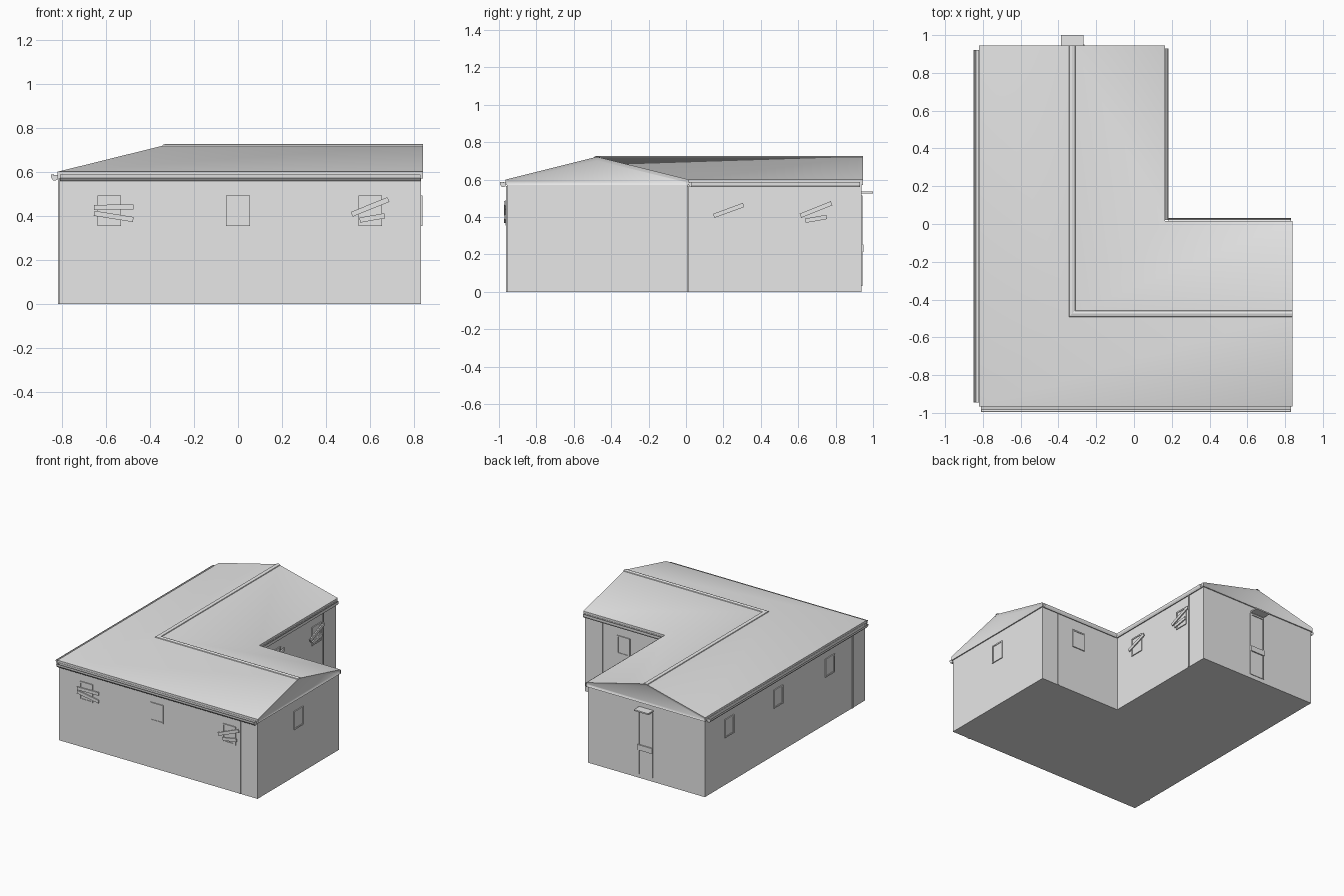
import bpy, bmesh, math
from mathutils import Matrix, Vector

if "Cube" in bpy.data.objects:
    bpy.data.objects.remove(bpy.data.objects["Cube"])

GREY = (0.8, 0.8, 0.8, 1)
mat = bpy.data.materials.new("plain_grey")
mat.use_nodes = True
mat.diffuse_color = GREY
mat.node_tree.nodes["Principled BSDF"].inputs["Base Color"].default_value = GREY

# Main levels and plan lines
EAVE, RIDGE = 0.6, 0.722
LEFT, RIGHT, WING = -0.82, 0.84, 0.165
FRONT, BACK, INNER = -0.965, 0.945, 0.015
RX, RY = -0.327, -0.475


def finish(name, bm):
    bmesh.ops.recalc_face_normals(bm, faces=bm.faces)
    mesh = bpy.data.meshes.new(name)
    bm.to_mesh(mesh)
    bm.free()
    mesh.materials.append(mat)
    ob = bpy.data.objects.new(name, mesh)
    bpy.context.collection.objects.link(ob)
    return ob


def add_box(bm, size, centre, matrix=Matrix()):
    m = matrix @ Matrix.Translation(centre) @ Matrix.Diagonal((*size, 1))
    bmesh.ops.create_cube(bm, size=1, matrix=m)


def wall_frame(x, y, z, turn):
    """Local axes on a wall: x along it, z up, -y out of it."""
    return Matrix.Translation((x, y, z)) @ Matrix.Rotation(math.radians(turn), 4, "Z")


def plan_corners(inset, z):
    l, r, w = LEFT + inset, RIGHT - inset, WING - inset
    f, b, i = FRONT + inset, BACK - inset, INNER - inset
    return [(x, y, z) for x, y in ((l, f), (r, f), (r, i), (w, i), (w, b), (l, b))]


# Walls: extruded L-shaped plan
def build_walls():
    bm = bmesh.new()
    base = bm.faces.new([bm.verts.new(p) for p in plan_corners(0.008, 0)])
    ext = bmesh.ops.extrude_face_region(bm, geom=[base])["geom"]
    tops = [v for v in ext if isinstance(v, bmesh.types.BMVert)]
    bmesh.ops.translate(bm, verts=tops, vec=(0, 0, EAVE - 0.025))
    if base.is_valid is False or len(bm.faces) < 8:
        bm.faces.new([v for v in bm.verts if v.co.z < 0.01][:6])
    finish("walls", bm)


# Roof: hip at the outer corner, valley at the inner one, two recessed gables
def build_roof():
    bm = bmesh.new()
    low = [bm.verts.new(p) for p in plan_corners(0, EAVE - 0.03)]
    a, b, c, d, e, f = top = [bm.verts.new(p) for p in plan_corners(0, EAVE)]
    corner, end_r, end_b = [bm.verts.new((x, y, RIDGE)) for x, y in
                            ((RX, RY), (RIGHT, RY), (RX, BACK))]
    for face in ((a, b, end_r, corner), (c, d, corner, end_r),
                 (d, e, end_b, corner), (f, a, corner, end_b)):
        bm.faces.new(face)
    gables = [bm.faces.new((low[1], low[2], c, end_r, b)),
              bm.faces.new((low[4], low[5], f, end_b, e))]
    for i in (0, 2, 3, 5):
        j = (i + 1) % 6
        bm.faces.new((low[i], low[j], top[j], top[i]))
    bm.faces.new(low[::-1])
    bmesh.ops.recalc_face_normals(bm, faces=bm.faces)
    bmesh.ops.inset_individual(bm, faces=gables, thickness=0.02, depth=-0.008)
    ob = finish("roof", bm)
    bpy.ops.object.select_all(action="DESELECT")
    ob.select_set(True)
    bpy.context.view_layer.objects.active = ob
    bpy.ops.object.shade_smooth_by_angle(angle=math.radians(32))


# Ridge cap: shallow tent swept along the bent ridge
def build_ridge_cap():
    bm = bmesh.new()
    rings = []
    for x, y, dx, dy in ((RIGHT, RY, 0, 1), (RX, RY, 1, 1), (RX, BACK, 1, 0)):
        rings.append([bm.verts.new((x + s * dx, y + s * dy, RIDGE + h))
                      for s, h in ((-0.018, -0.008), (-0.014, 0.001), (0, 0.005),
                                   (0.014, 0.001), (0.018, -0.008))])
    for p, q in zip(rings, rings[1:]):
        for i in range(4):
            bm.faces.new((p[i], p[i + 1], q[i + 1], q[i]))
    finish("ridge_cap", bm)


# Gutter: open trough along a wall
def build_gutter(name, x, y, turn, length, depth):
    bm = bmesh.new()
    m = wall_frame(x, y, EAVE - 0.025, turn)
    profile = ((0, 0.01), (0, -0.012), (-0.6, -0.016), (-0.95, -0.004), (-1, 0.012))
    ends = [[bm.verts.new(m @ Vector((s * length / 2, o * depth, z))) for o, z in profile]
            for s in (-1, 1)]
    for i in range(4):
        bm.faces.new((ends[0][i], ends[0][i + 1], ends[1][i + 1], ends[1][i]))
    for ring in ends:
        bm.faces.new(ring)
    ob = finish(name, bm)
    solid = ob.modifiers.new("thickness", "SOLIDIFY")
    solid.thickness = 0.003


# Window: four frame bars, a pane and a cross-free opening
def build_window(name, x, y, turn):
    bm = bmesh.new()
    m = wall_frame(x, y, 0.423, turn)
    w, h, t = 0.107, 0.137, 0.01
    for s in (-1, 1):
        add_box(bm, (t, 0.014, h), (s * (w - t) / 2, 0, 0), m)
        add_box(bm, (w - 2 * t, 0.014, t), (0, 0, s * (h - t) / 2), m)
    add_box(bm, (w - 2 * t, 0.006, h - 2 * t), (0, 0, 0), m)
    finish(name, bm)


def build_plank(name, x, y, z, turn, length, tilt):
    bm = bmesh.new()
    m = wall_frame(x, y, z, turn) @ Matrix.Rotation(math.radians(-tilt), 4, "Y")
    add_box(bm, (length, 0.008, 0.023), (0, -0.012, 0), m)
    finish(name, bm)


def build_box(name, size, centre):
    bm = bmesh.new()
    add_box(bm, size, centre)
    finish(name, bm)


build_walls()
build_roof()
build_ridge_cap()

WALL_F, WALL_L, WALL_R = FRONT + 0.008, LEFT + 0.008, RIGHT - 0.008
WALL_I, WALL_W, WALL_B = INNER - 0.008, WING - 0.008, BACK - 0.008

build_gutter("front_gutter", 0.01, FRONT, 0, 1.64, 0.03)
build_gutter("side_gutter", LEFT, -0.012, -90, 1.865, 0.03)
build_gutter("wing_gutter", WING, 0.475, 90, 0.91, 0.018)
build_gutter("inner_gutter", 0.507, INNER, 180, 0.65, 0.018)

# Downpipes below the gutters
for name, x, y in (("front", 0.688, WALL_F), ("side", WALL_L, -0.81),
                   ("wing", WALL_W, 0.78), ("inner", 0.69, WALL_I)):
    build_box(name + "_downpipe", (0.012, 0.012, EAVE - 0.035), (x, y, (EAVE - 0.035) / 2))

# Windows on every wall
for i, x in enumerate((-0.585, 0, 0.6)):
    build_window(f"front_window_{i + 1}", x, WALL_F, 0)
for i, y in enumerate((-0.54, 0.07, 0.65)):
    build_window(f"side_window_{i + 1}", WALL_L, y, -90)
for i, y in enumerate((0.22, 0.7)):
    build_window(f"wing_window_{i + 1}", WALL_W, y, 90)
build_window("gable_window", WALL_R, RY, 90)
build_window("inner_window", 0.51, WALL_I, 180)

# Planks nailed over some windows
build_plank("front_plank_upper", -0.565, WALL_F, 0.439, 0, 0.18, 1)
build_plank("front_plank_lower", -0.565, WALL_F, 0.397, 0, 0.18, -9)
for name, x, y, turn in (("front", 0.6, WALL_F, 0), ("wing", WALL_W, 0.695, 90)):
    build_plank(name + "_long_plank", x, y, 0.44, turn, 0.18, 22)
    build_plank(name + "_short_plank", x + (0.01 if turn == 0 else 0), y, 0.39, turn, 0.115, 10)
build_plank("wing_single_plank", WALL_W, 0.228, 0.435, 90, 0.17, 20)

# Back door with frame, canopy and cross bar
DOOR = -0.322
build_box("back_door", (0.1, 0.008, 0.47), (DOOR, WALL_B, 0.265))
for side in (-1, 1):
    build_box("door_post", (0.01, 0.014, 0.48), (DOOR + side * 0.055, WALL_B, 0.27))
build_box("door_lintel", (0.12, 0.014, 0.012), (DOOR, WALL_B, 0.51))
build_box("door_canopy", (0.118, 0.065, 0.01), (DOOR - 0.005, WALL_B + 0.03, 0.53))
build_box("door_cross_bar", (0.12, 0.026, 0.04), (DOOR, WALL_B, 0.233))
